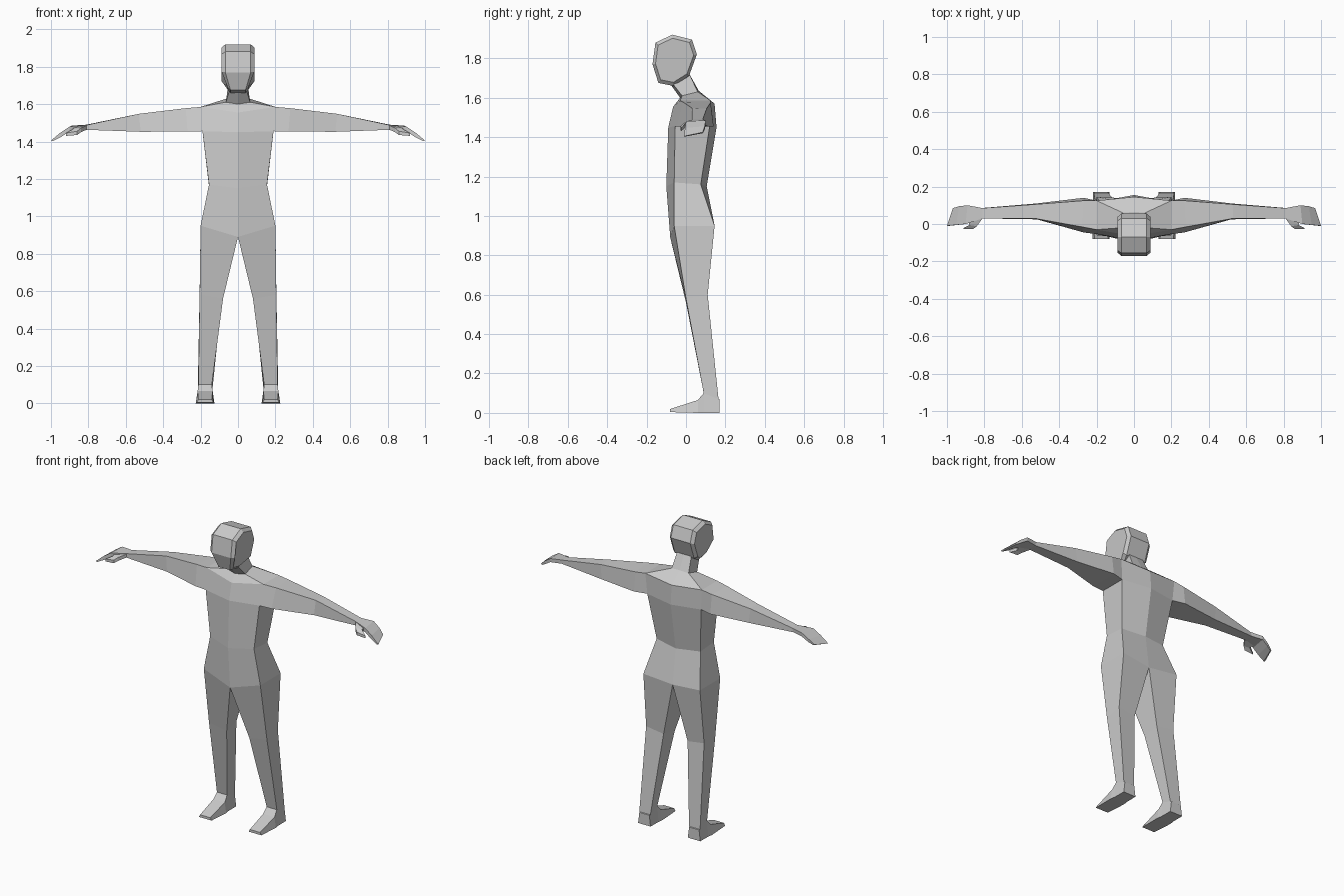
import bpy
import bmesh

cube = bpy.data.objects.get("Cube")
if cube:
    bpy.data.objects.remove(cube, do_unlink=True)

grey = bpy.data.materials.new("plain grey")
grey.use_nodes = True
tone = (0.6, 0.6, 0.6, 1)
grey.diffuse_color = tone
grey.node_tree.nodes["Principled BSDF"].inputs["Base Color"].default_value = tone


def loft(name, rings, closed=True, start=False, end=False):
    """Skin four-point rings on the left side and mirror them to the right."""
    bm = bmesh.new()
    loops = [[bm.verts.new(p) for p in ring] for ring in rings]
    n = len(rings[0])
    for a, b in zip(loops, loops[1:]):
        for i in range(n if closed else n - 1):
            j = (i + 1) % n
            bm.faces.new((a[i], a[j], b[j], b[i]))
    if start:
        bm.faces.new(loops[0])
    if end:
        bm.faces.new(loops[-1])
    bmesh.ops.remove_doubles(bm, verts=bm.verts, dist=0.0005)
    bmesh.ops.recalc_face_normals(bm, faces=bm.faces)
    # An open shell is turned so that its faces point away from its middle
    mid = sum((v.co for v in bm.verts), bm.verts[:][0].co * 0) / len(bm.verts)
    if not closed:
        mid.x = 0
    if sum((f.calc_center_median() - mid).dot(f.normal) * f.calc_area() for f in bm.faces) < 0:
        bmesh.ops.reverse_faces(bm, faces=bm.faces)
    mesh = bpy.data.meshes.new(name)
    bm.to_mesh(mesh)
    bm.free()
    mesh.materials.append(grey)
    obj = bpy.data.objects.new(name, mesh)
    bpy.context.collection.objects.link(obj)
    mirror = obj.modifiers.new("mirror", "MIRROR")
    mirror.use_clip = True
    mirror.merge_threshold = 0.0005
    return obj


# Shared joint rings
hip = [(0, -.08, .89), (.2, -.06, .95), (.2, .145, .95), (0, .135, .93)]
chest = [(0, -.09, 1.45), (.19, -.055, 1.455), (.19, .12, 1.455), (0, .155, 1.45)]
collar = [(0, -.065, 1.555), (.2, -.03, 1.585), (.2, .125, 1.585), (0, .145, 1.57)]
neck_base = [(0, -.03, 1.6), (.065, -.02, 1.61), (.06, .06, 1.63), (0, .065, 1.635)]

# Torso and neck
waist = [(0, -.1, 1.15), (.155, -.06, 1.17), (.155, .075, 1.16), (0, .105, 1.15)]
loft("torso", [hip, waist, chest, collar, neck_base], closed=False)
neck_top = [(0, -.08, 1.67), (.045, -.07, 1.675), (.05, .015, 1.725), (0, .015, 1.725)]
loft("neck", [neck_base, neck_top], closed=False)

# Head: side outline with a narrower chin, and a raised inset cheek panel
outline = [(-.07, 1.92), (.03, 1.895), (.055, 1.82), (.015, 1.71),
           (-.065, 1.66), (-.14, 1.675), (-.17, 1.77), (-.155, 1.88)]
cy, cz = -.06, 1.79


def head_ring(width, chin, scale):
    return [(chin if z < 1.7 else width, cy + (y - cy) * scale, cz + (z - cz) * scale)
            for y, z in outline]


loft("head", [head_ring(0, 0, 1), head_ring(.068, .04, 1), head_ring(.087, .056, .86)], end=True)

# Arms and hands
shoulder = [chest[1], collar[1], collar[2], chest[2]]
upper_arm = [(.27, -.045, 1.453), (.28, -.015, 1.578), (.27, .125, 1.575), (.27, .14, 1.455)]
elbow = [(.52, .025, 1.452), (.53, .03, 1.548), (.53, .105, 1.545), (.52, .11, 1.455)]
wrist = [(.82, .03, 1.463), (.81, .03, 1.488), (.81, .085, 1.49), (.82, .085, 1.465)]
loft("arms", [shoulder, upper_arm, elbow, wrist])
palm = [(.9, 0, 1.455), (.9, 0, 1.48), (.89, .1, 1.485), (.89, .1, 1.462)]
knuckles = [(.945, -.005, 1.425), (.95, -.005, 1.447), (.935, .095, 1.455), (.93, .095, 1.437)]
tips = [(.99, -.01, 1.402), (1, -.01, 1.405), (.968, .085, 1.425), (.96, .085, 1.42)]
loft("hands", [wrist, palm, knuckles, tips], end=True)

# Thumbs
thumb_root = [(.81, .03, 1.463), (.81, .03, 1.485), (.89, .03, 1.48), (.89, .03, 1.46)]
thumb_bend = [(.84, -.012, 1.45), (.84, -.012, 1.472), (.88, -.005, 1.468), (.88, -.005, 1.448)]
thumb_tip = [(.86, -.027, 1.435), (.86, -.027, 1.455), (.92, -.025, 1.445), (.92, -.025, 1.43)]
loft("thumbs", [thumb_root, thumb_bend, thumb_tip], start=True, end=True)

# Legs
knee = [(.08, 0, .56), (.205, 0, .58), (.205, .11, .6), (.085, .105, .58)]
ankle = [(.14, .09, .1), (.212, .09, .1), (.215, .165, .07), (.137, .165, .07)]
loft("legs", [hip, knee, ankle])


# Feet: rings from heel to toe
def foot_ring(y, low, high, spread):
    return [(.176 - spread, y, low), (.176 + spread, y, low),
            (.176 + spread * .8, y, high), (.176 - spread * .8, y, high)]


loft("feet", [foot_ring(.17, 0, .07, .044), foot_ring(.09, 0, .1, .045),
              foot_ring(.06, 0, .065, .05), foot_ring(-.08, .004, .02, .045)],
     start=True, end=True)
